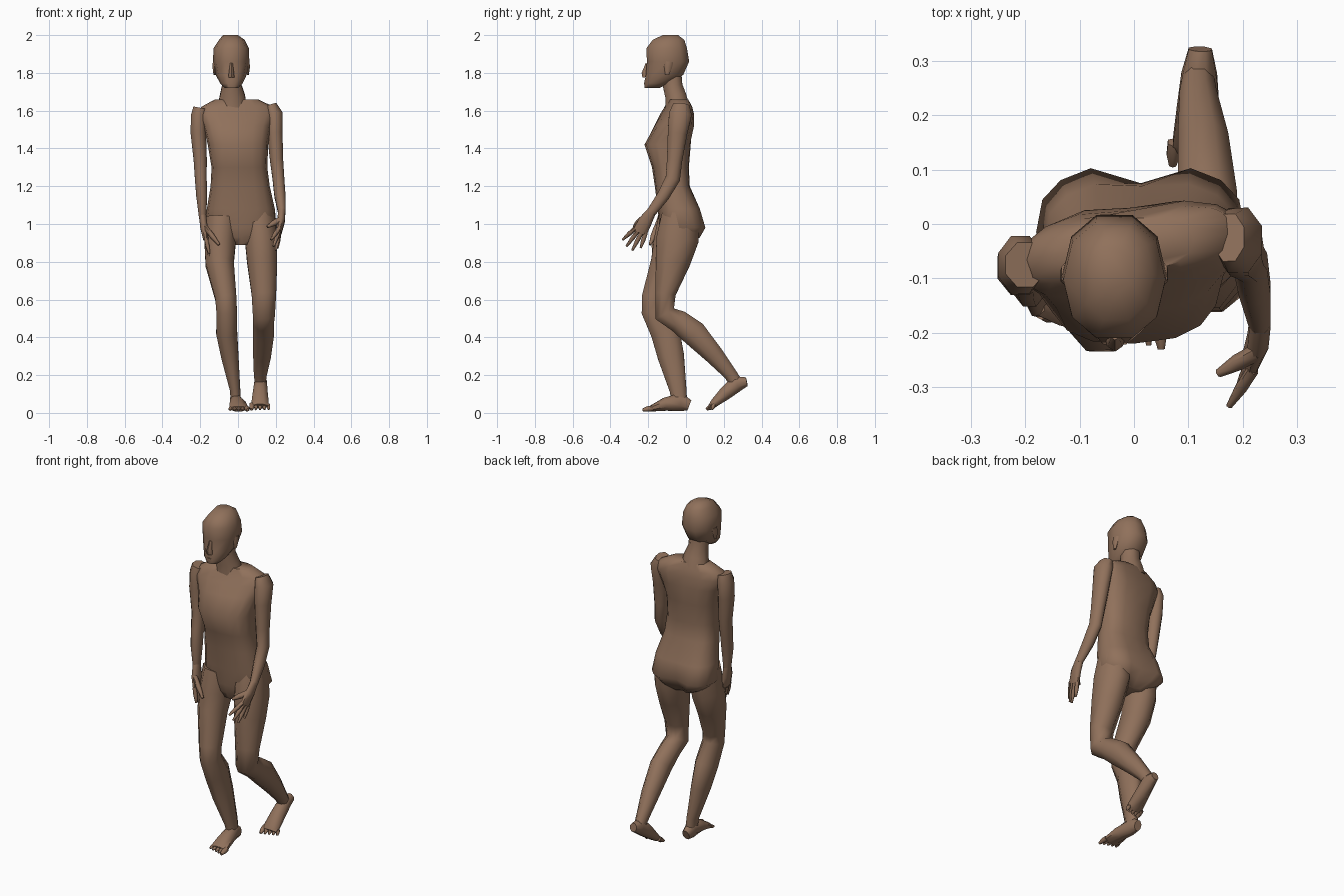
import bpy, bmesh, math
from mathutils import Vector

skin = bpy.data.materials.new("skin")
skin.diffuse_color = (0.28, 0.165, 0.105, 1)


def loft(name, rings):
    """Skin a list of point rings, cap both ends, shade smooth."""
    bm = bmesh.new()
    loops = [[bm.verts.new(p) for p in ring] for ring in rings]
    n = len(loops[0])
    for a, b in zip(loops, loops[1:]):
        for i in range(n):
            j = (i + 1) % n
            bm.faces.new((a[i], a[j], b[j], b[i]))
    bm.faces.new(loops[0])
    bm.faces.new(loops[-1])
    bmesh.ops.recalc_face_normals(bm, faces=bm.faces)
    me = bpy.data.meshes.new(name)
    bm.to_mesh(me)
    bm.free()
    me.materials.append(skin)
    ob = bpy.data.objects.new(name, me)
    bpy.context.collection.objects.link(ob)
    bpy.ops.object.select_all(action='DESELECT')
    ob.select_set(True)
    bpy.context.view_layer.objects.active = ob
    bpy.ops.object.shade_smooth_by_angle(angle=math.radians(60))
    return ob


def tube(name, path, n=8):
    """Limb along path of (x, y, z, half width, half depth)."""
    pts = [Vector(p[:3]) for p in path]
    rings = []
    for i, p in enumerate(path):
        t = Vector()
        if i > 0:
            t += (pts[i] - pts[i - 1]).normalized()
        if i < len(pts) - 1:
            t += (pts[i + 1] - pts[i]).normalized()
        t.normalize()
        side = Vector((1, 0, 0))
        side = (side - t * side.dot(t)).normalized()
        deep = t.cross(side)
        ang = [2 * math.pi * (k + 0.5) / n for k in range(n)]
        s = 1.05
        rings.append([pts[i] + side * p[3] * s * math.cos(a) + deep * p[4] * s * math.sin(a)
                      for a in ang])
    return loft(name, rings)


def slab(name, rows, n, e):
    """Stack of level sections (z, x left, x right, y front, y back, twist, rear cleft)."""
    rings = []
    for z, xl, xr, yf, yb, k, cleft in rows:
        ring = []
        for i in range(n):
            a = 2 * math.pi * i / n
            c, s = math.cos(a), math.sin(a)
            u = math.copysign(abs(c) ** (2 / e), c)
            v = math.copysign(abs(s) ** (2 / e), s)
            x = (xl + xr) / 2 + u * (xr - xl) / 2
            y = (yf + yb) / 2 + v * (yb - yf) / 2 + k * u * (xr - xl) / 2
            if v > 0:
                y -= cleft * max(0, 1 - abs(u) / 0.4)
            ring.append((x, y, z))
        rings.append(ring)
    return loft(name, rings)


# Torso, pelvis to shoulders
slab("torso", [
    (0.89, -0.06, 0.09, -0.11, 0.03, 0, 0.02),
    (0.93, -0.13, 0.16, -0.13, 0.08, 0, 0.04),
    (0.98, -0.18, 0.205, -0.14, 0.11, 0, 0.035),
    (1.08, -0.165, 0.195, -0.15, 0.08, 0, 0.01),
    (1.20, -0.145, 0.168, -0.165, 0.02, 0.02, 0),
    (1.30, -0.14, 0.155, -0.18, 0.015, 0.03, 0),
    (1.42, -0.16, 0.16, -0.22, 0.025, 0.04, 0),
    (1.52, -0.185, 0.175, -0.165, 0.04, 0.1, 0.01),
    (1.58, -0.21, 0.20, -0.13, 0.035, 0.13, 0.01),
    (1.62, -0.195, 0.19, -0.105, 0.025, 0.13, 0),
    (1.658, -0.125, 0.11, -0.09, 0.01, 0.1, 0)], 16, 2.6)

# Neck and head
tube("neck", [(-0.03, -0.045, 1.62, 0.08, 0.065), (-0.03, -0.055, 1.68, 0.068, 0.057),
              (-0.033, -0.07, 1.73, 0.054, 0.053), (-0.035, -0.075, 1.80, 0.052, 0.052)])
slab("head", [
    (1.72, -0.07, 0.002, -0.22, -0.14, 0, 0),
    (1.745, -0.095, 0.025, -0.225, -0.08, 0, 0),
    (1.79, -0.118, 0.046, -0.217, -0.01, 0, 0),
    (1.86, -0.132, 0.06, -0.212, 0.022, 0, 0),
    (1.93, -0.13, 0.058, -0.215, 0.01, 0, 0),
    (1.975, -0.10, 0.035, -0.18, -0.005, 0, 0),
    (2.0, -0.08, 0.0, -0.125, -0.04, 0, 0)], 10, 2.2)
tube("nose", [(-0.035, -0.205, 1.85, 0.008, 0.008), (-0.035, -0.216, 1.80, 0.015, 0.018),
              (-0.035, -0.212, 1.778, 0.018, 0.018)], 6)
tube("lips", [(-0.065, -0.20, 1.752, 0.005, 0.006), (-0.035, -0.224, 1.752, 0.01, 0.01),
              (-0.005, -0.20, 1.752, 0.005, 0.006)], 6)
for label, x in (("left", 0.052), ("right", -0.124)):
    tube(label + "_ear", [(x, -0.09, 1.86, 0.01, 0.022), (x, -0.095, 1.83, 0.012, 0.02),
                          (x, -0.10, 1.79, 0.006, 0.01)], 6)

# Arms
tube("left_arm", [
    (0.175, -0.025, 1.63, 0.03, 0.045), (0.192, -0.03, 1.58, 0.046, 0.062),
    (0.195, -0.045, 1.48, 0.042, 0.053), (0.204, -0.06, 1.34, 0.036, 0.042),
    (0.214, -0.07, 1.24, 0.032, 0.04), (0.222, -0.12, 1.15, 0.03, 0.034),
    (0.232, -0.185, 1.06, 0.02, 0.026)])
tube("right_arm", [
    (-0.20, -0.075, 1.615, 0.038, 0.042), (-0.209, -0.075, 1.57, 0.042, 0.055),
    (-0.21, -0.08, 1.48, 0.042, 0.052), (-0.2, -0.085, 1.34, 0.036, 0.042),
    (-0.197, -0.10, 1.24, 0.032, 0.042), (-0.192, -0.115, 1.15, 0.03, 0.038),
    (-0.188, -0.12, 1.04, 0.02, 0.027)])

# Hands
tube("left_palm", [(0.232, -0.18, 1.07, 0.02, 0.025), (0.228, -0.215, 1.015, 0.02, 0.037),
                   (0.216, -0.245, 0.955, 0.015, 0.04)])
tube("right_palm", [(-0.188, -0.12, 1.05, 0.02, 0.026), (-0.18, -0.13, 0.98, 0.02, 0.04),
                    (-0.17, -0.133, 0.915, 0.014, 0.04)])


def digit(name, a, b, r):
    m = [(p + q) / 2 for p, q in zip(a, b)]
    tube(name, [(*a, r, r), (*m, r, r), (*b, r * 0.5, r * 0.5)], 6)


tips = [(0.175, -0.335, 0.917), (0.188, -0.315, 0.882), (0.2, -0.285, 0.86), (0.21, -0.24, 0.873)]
for i, tip in enumerate(tips):
    digit(f"left_finger_{i}", (0.219, -0.268 + 0.018 * i, 0.978 - 0.009 * i), tip, 0.011)
    digit(f"right_finger_{i}", (-0.17, -0.165 + 0.021 * i, 0.925),
          (-0.152, -0.175 + 0.027 * i, 0.83 + 0.012 * abs(i - 1)), 0.011)
digit("left_thumb", (0.226, -0.235, 1.025), (0.155, -0.275, 0.985), 0.015)
digit("right_thumb", (-0.175, -0.155, 0.985), (-0.1, -0.19, 0.89), 0.014)

# Left leg, bent and trailing
tube("left_leg", [
    (0.11, -0.03, 1.05, 0.085, 0.10), (0.122, -0.045, 0.92, 0.088, 0.115),
    (0.128, -0.07, 0.80, 0.082, 0.095), (0.137, -0.108, 0.63, 0.067, 0.055),
    (0.137, -0.113, 0.525, 0.06, 0.058), (0.135, -0.04, 0.485, 0.056, 0.062),
    (0.135, 0.042, 0.422, 0.056, 0.07), (0.127, 0.15, 0.305, 0.048, 0.052),
    (0.118, 0.235, 0.205, 0.035, 0.036), (0.118, 0.26, 0.165, 0.03, 0.036)])

# Right leg, bearing the weight
tube("right_leg", [
    (-0.085, -0.05, 1.03, 0.085, 0.10), (-0.095, -0.07, 0.90, 0.085, 0.105),
    (-0.097, -0.10, 0.79, 0.077, 0.09), (-0.065, -0.168, 0.61, 0.058, 0.068),
    (-0.06, -0.172, 0.54, 0.056, 0.066), (-0.06, -0.11, 0.43, 0.057, 0.08),
    (-0.043, -0.08, 0.30, 0.047, 0.072), (-0.015, -0.042, 0.12, 0.028, 0.046),
    (-0.012, -0.035, 0.06, 0.028, 0.042)])

# Feet and toes
tube("left_foot", [
    (0.122, 0.322, 0.165, 0.022, 0.024), (0.12, 0.27, 0.155, 0.034, 0.044),
    (0.118, 0.21, 0.105, 0.04, 0.037), (0.117, 0.15, 0.052, 0.047, 0.023),
    (0.117, 0.135, 0.035, 0.045, 0.017)])
tube("right_foot", [
    (-0.012, 0.018, 0.04, 0.022, 0.03), (-0.012, -0.03, 0.058, 0.032, 0.05),
    (-0.002, -0.11, 0.046, 0.043, 0.036), (0.004, -0.175, 0.026, 0.05, 0.019),
    (0.004, -0.19, 0.022, 0.046, 0.014)])
for i in range(5):
    dx = (i - 2) * 0.021
    r = 0.014 if i == 0 else 0.010
    digit(f"left_toe_{i}", (0.117 + dx, 0.15, 0.045), (0.117 + dx * 1.1, 0.108 + 0.007 * i, 0.018), r)
    digit(f"right_toe_{i}", (0.004 - dx, -0.175, 0.025), (0.004 - dx * 1.1, -0.23 + 0.007 * i, 0.016), r)
